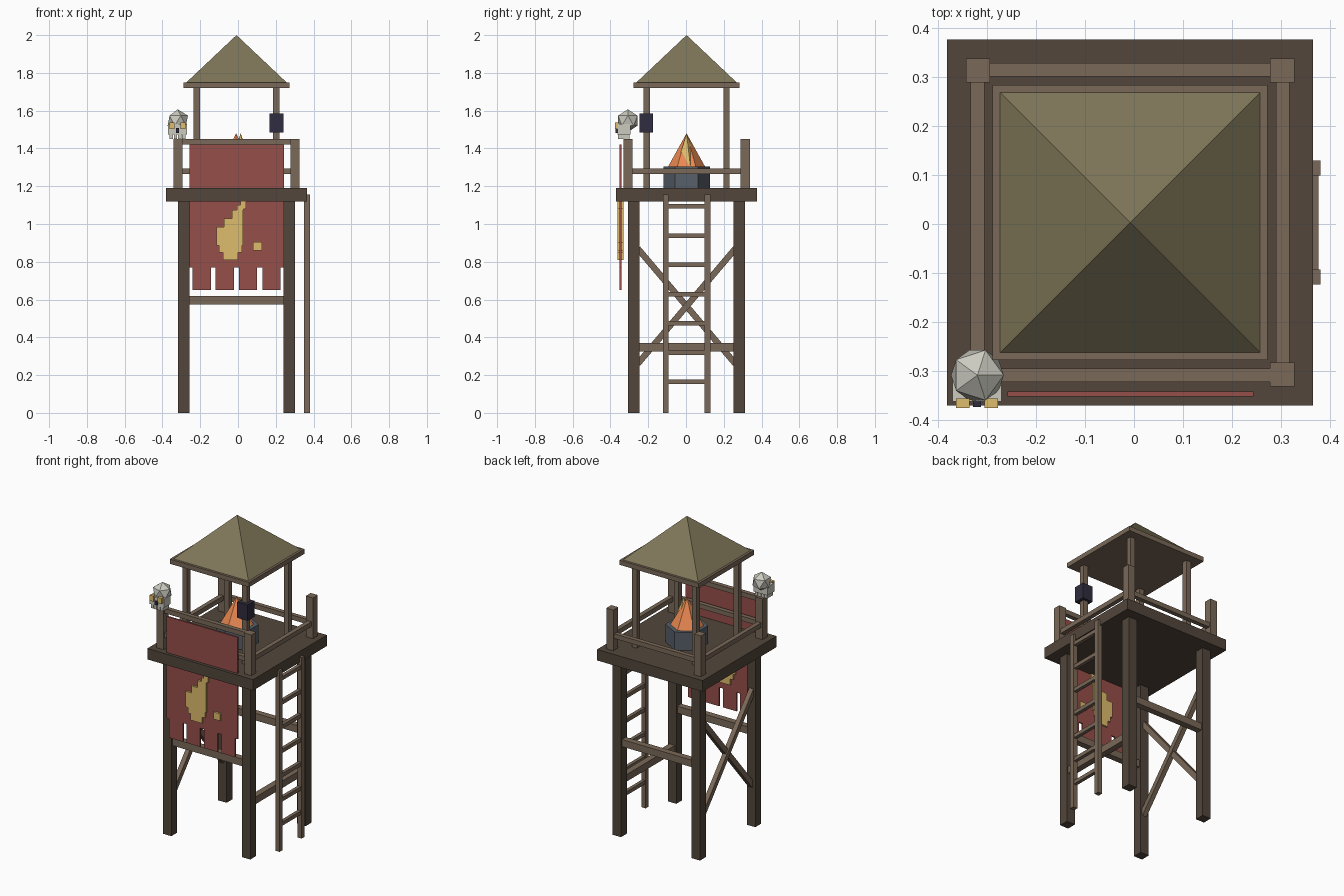
import bpy, bmesh, math
from mathutils import Matrix, Vector

if "Cube" in bpy.data.objects:
    bpy.data.objects.remove(bpy.data.objects["Cube"])

CX, CY = -0.008, 0.003          # tower axis


def material(name, rgb):
    m = bpy.data.materials.new(name)
    m.diffuse_color = [(c / 255 / 12.92 if c < 11 else ((c / 255 + 0.055) / 1.055) ** 2.4) for c in rgb] + [1]
    m.use_nodes = True
    m.node_tree.nodes["Principled BSDF"].inputs["Base Color"].default_value = m.diffuse_color
    return m


DARK = material("dark_wood", (82, 70, 59))
WOOD = material("wood", (122, 105, 88))
ROOF = material("thatch", (126, 118, 88))
RED = material("red_cloth", (150, 78, 74))
GOLD = material("gold", (222, 188, 108))
ORANGE = material("orange_flame", (236, 138, 82))
STONE = material("stone", (88, 96, 106))
NIGHT = material("night", (48, 44, 62))
BONE = material("bone", (204, 203, 192))


def finish(name, bm, mat):
    me = bpy.data.meshes.new(name)
    bm.to_mesh(me)
    bm.free()
    me.materials.append(mat)
    ob = bpy.data.objects.new(name, me)
    bpy.context.collection.objects.link(ob)
    return ob


def boxes(name, mat, items):
    """One object from boxes given as (x0, x1, y0, y1, z0, z1)."""
    bm = bmesh.new()
    for x0, x1, y0, y1, z0, z1 in items:
        mid = Vector((x0 + x1, y0 + y1, z0 + z1)) / 2
        bmesh.ops.create_cube(bm, size=1, matrix=Matrix.Translation(mid) @ Matrix.Diagonal((x1 - x0, y1 - y0, z1 - z0, 1)))
    return finish(name, bm, mat)


def cone(name, mat, x, y, z0, z1, r1, r2, sides, turn=0):
    bm = bmesh.new()
    bmesh.ops.create_cone(bm, cap_ends=True, segments=sides, radius1=r1, radius2=r2, depth=z1 - z0,
                          matrix=Matrix.Translation((x, y, (z0 + z1) / 2)) @ Matrix.Rotation(turn, 4, 'Z'))
    bmesh.ops.remove_doubles(bm, verts=bm.verts, dist=1e-5)
    return finish(name, bm, mat)


def post(x, y, h, z0, z1):
    return (x - h, x + h, y - h, y + h, z0, z1)


# Four-fold posts: legs, railing posts, roof posts
corners = [("front_left", -1, -1), ("front_right", 1, -1), ("back_left", -1, 1), ("back_right", 1, 1)]
for name, sx, sy in corners:
    boxes(name + "_leg", DARK, [post(CX + sx * 0.279, CY + sy * 0.279, 0.03, 0, 1.13)])
    boxes(name + "_rail_post", WOOD, [post(CX + sx * 0.31, CY + sy * 0.31, 0.0245, 1.19, 1.45)])
    boxes(name + "_roof_post", WOOD, [post(CX + sx * 0.211, CY + sy * 0.211, 0.0165, 1.19, 1.73)])

# Platform and roof
boxes("platform", DARK, [post(CX, CY, 0.373, 1.12, 1.19)])
boxes("roof_plate", WOOD, [post(CX, CY, 0.28, 1.72, 1.75)])
cone("roof", ROOF, CX, CY, 1.75, 2.0, 0.265 * math.sqrt(2), 0, 4, math.pi / 4)

# Railings
for name, s in (("front", -1), ("back", 1)):
    y = CY + s * 0.311
    boxes(name + "_rail", WOOD, [(CX - 0.3, CX + 0.3, y - 0.014, y + 0.014, 1.265, 1.295)])
for name, s in (("left", -1), ("right", 1)):
    x = CX + s * 0.311
    boxes(name + "_rail", WOOD, [(x - 0.014, x + 0.014, CY - 0.3, CY + 0.3, 1.265, 1.295)])
boxes("front_top_rail", WOOD, [(CX - 0.3, CX + 0.3, CY - 0.325, CY - 0.297, 1.42, 1.45)])

# Cross beams between legs
for name, s in (("front", -1), ("back", 1)):
    y = CY + s * 0.279
    boxes(name + "_beam", WOOD, [(CX - 0.27, CX + 0.27, y - 0.02, y + 0.02, 0.575, 0.62)])
boxes("right_beam", WOOD, [(CX + 0.259, CX + 0.299, CY - 0.27, CY + 0.27, 0.325, 0.37)])

# Diagonal braces on the left side
for name, s in (("rising", 1), ("falling", -1)):
    ob = boxes(name + "_brace", WOOD, [(-0.015, 0.015, -0.4, 0.4, -0.0165, 0.0165)])
    ob.location = (CX - 0.279 + 0.004 * s, CY, 0.565)
    ob.rotation_euler.x = s * math.atan2(0.59, 0.5)

# Ladder
boxes("ladder_rails", WOOD, [(0.35, 0.38, CY + s * 0.111 - 0.015, CY + s * 0.111 + 0.015, 0, 1.155) for s in (-1, 1)])
boxes("ladder_rungs", WOOD, [(0.354, 0.376, CY - 0.123, CY + 0.123, 0.153 + i * 0.1547, 0.177 + i * 0.1547)
                             for i in range(7)])

# Banner with ragged tabs
boxes("banner", RED, [(-0.258, 0.243, -0.351, -0.341, 0.77, 1.42)])
boxes("banner_tabs", RED, [(x, x + 0.096, -0.351, -0.341, 0.65, 0.77) for x in (-0.24, -0.118, 0.005, 0.129)])

# Stepped emblem
rows = [(0.012, 0.042, 1.08, 1.13), (-0.032, 0.027, 1.075, 1.10), (-0.032, 0.027, 1.03, 1.075),
        (-0.075, 0.027, 0.985, 1.03), (-0.115, 0.027, 0.885, 0.985), (-0.1, 0.02, 0.85, 0.885),
        (-0.08, 0.0, 0.81, 0.85)]
rows[1] = (-0.005, 0.03, 1.075, 1.10)
boxes("banner_emblem", GOLD, [(a, b, -0.363, -0.331, c, d) for a, b, c, d in rows])
boxes("emblem_spark", GOLD, [(0.08, 0.127, -0.363, -0.331, 0.86, 0.905)])

# Fire bowl and flames
cone("fire_bowl", STONE, CX, CY, 1.19, 1.305, 0.123, 0.123, 6)
cone("outer_flame", ORANGE, CX - 0.002, CY, 1.3, 1.48, 0.1, 0, 6)
cone("inner_flame", GOLD, CX + 0.022, CY, 1.3, 1.48, 0.067, 0, 5)

# Lantern on the front right roof post
boxes("lantern", NIGHT, [(0.166, 0.24, -0.246, -0.174, 1.485, 1.585)])

# Skull on the front left post
bm = bmesh.new()
bmesh.ops.create_icosphere(bm, subdivisions=1, radius=0.06, matrix=Matrix.Translation((-0.319, -0.308, 1.547)))
finish("skull", bm, BONE)
boxes("skull_jaw", BONE, [(-0.37, -0.27, -0.362, -0.293, 1.475, 1.53)])
boxes("skull_teeth", BONE, [(x - 0.009, x + 0.009, -0.36, -0.3, 1.45, 1.48) for x in (-0.353, -0.331, -0.309, -0.287)])
boxes("skull_eyes", GOLD, [(x - 0.014, x + 0.014, -0.375, -0.355, 1.503, 1.538) for x in (-0.349, -0.291)])
boxes("skull_nose", NIGHT, [(-0.328, -0.312, -0.373, -0.355, 1.483, 1.507)])
